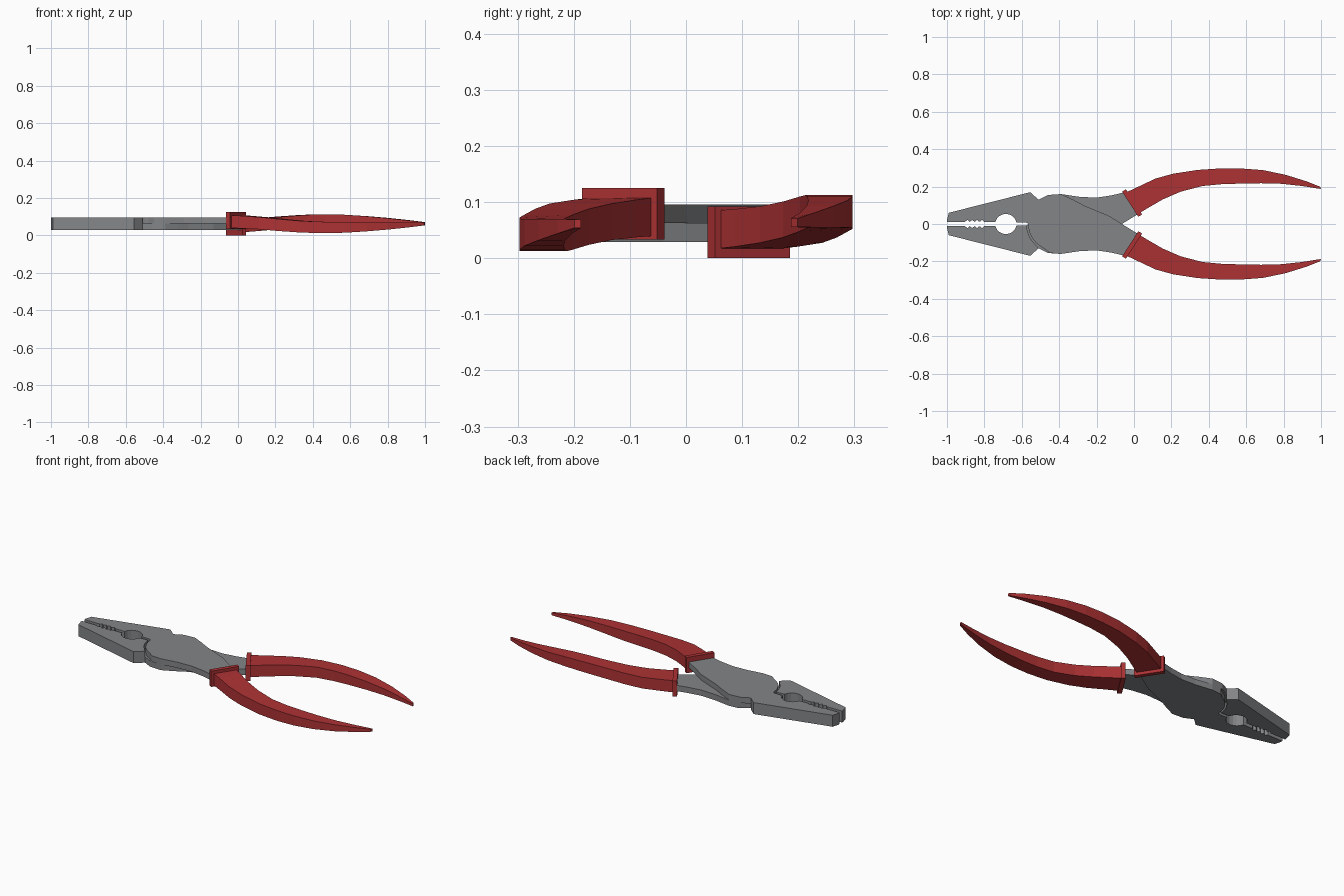
import bpy, bmesh, math
from mathutils import Vector

if "Cube" in bpy.data.objects:
    bpy.data.objects.remove(bpy.data.objects["Cube"])

Z0, ZM, Z1 = 0.029, 0.0625, 0.096   # metal bottom, parting plane, top


def material(name, rgb):
    m = bpy.data.materials.new(name)
    m.diffuse_color = (*rgb, 1)
    m.use_nodes = True
    m.node_tree.nodes["Principled BSDF"].inputs["Base Color"].default_value = m.diffuse_color
    return m


steel = material("steel grey", (0.23, 0.235, 0.245))
red = material("grip red", (0.42, 0.032, 0.034))


def arc(cx, rx, ry, a, b, n):
    return [(cx + rx * math.cos(math.radians(a + (b - a) * i / n)),
             ry * math.sin(math.radians(a + (b - a) * i / n))) for i in range(n + 1)]


def finish(bm, name, mat):
    """Make the part, then a twin turned half a turn about the long axis."""
    bmesh.ops.remove_doubles(bm, verts=bm.verts, dist=0.0001)
    bmesh.ops.recalc_face_normals(bm, faces=bm.faces)
    me = bpy.data.meshes.new(name)
    bm.to_mesh(me)
    bm.free()
    me.materials.append(mat)
    for side in ("upper", "lower"):
        ob = bpy.data.objects.new(side + "_" + name, me)
        bpy.context.collection.objects.link(ob)
        if side == "lower":
            ob.rotation_euler.x = math.pi
            ob.location.z = 2 * ZM


def loft(bm, rings):
    loops = [[bm.verts.new(p) for p in r] for r in rings]
    for a, b in zip(loops, loops[1:]):
        for i in range(len(a)):
            j = (i + 1) % len(a)
            bm.faces.new((a[i], a[j], b[j], b[i]))
    bm.faces.new(loops[0])
    bm.faces.new(loops[-1])


# Steel half: full-thickness jaw joined to a half-thickness joint plate and shank
teeth = [(-0.80 - 0.013 * i, 0.022 if i % 2 else 0.011) for i in range(9)]
jaw = ([(-0.575, 0.008)] + arc(-0.685, 0.057, 0.054, 10, 168, 8) + teeth
       + [(-1.0, 0.011), (-1.0, 0.022), (-0.99, 0.06), (-0.555, 0.17), (-0.51, 0.13)])
divide = [jaw[-1]] + arc(-0.4, 0.175, 0.16, 137, 172, 4)[1:] + [jaw[0]]
rest = ([jaw[-1], (-0.46, 0.155), (-0.39, 0.16), (-0.325, 0.13), (-0.265, 0.098), (-0.13, 0.042),
         (-0.065, 0.0), (0.02, -0.052), (-0.04, -0.172), (-0.12, -0.153), (-0.2, -0.141),
         (-0.29, -0.145), (-0.39, -0.16), (-0.45, -0.155)]
        + arc(-0.4, 0.166, 0.15, 242, 180, 7) + [jaw[0]])
bm = bmesh.new()


def cap(pts, z):
    bm.faces.new([bm.verts.new((x, y, z)) for x, y in pts])


def wall(pts, za, zb):
    for (ax, ay), (bx, by) in zip(pts, pts[1:]):
        bm.faces.new([bm.verts.new(p) for p in
                      ((ax, ay, za), (bx, by, za), (bx, by, zb), (ax, ay, zb))])


cap(jaw + rest[1:-1], Z1)
cap(jaw + divide[1:-1], Z0)
cap(rest + divide[-2:0:-1], ZM)
wall(jaw, Z0, Z1)
wall(rest, ZM, Z1)
wall(divide, Z0, ZM)
finish(bm, "jaw_and_shank", steel)

# Grip: rectangular sections (outer x, y, inner x, y, centre z, height)
stations = [(-0.035, 0.172, 0.032, 0.060, 0.0735, 0.068),
            (0.02, 0.198, 0.075, 0.086, 0.071, 0.067),
            (0.115, 0.243, 0.155, 0.132, 0.065, 0.065),
            (0.21, 0.269, 0.25, 0.173, 0.056, 0.064),
            (0.34, 0.289, 0.365, 0.203, 0.046, 0.062),
            (0.46, 0.297, 0.47, 0.213, 0.0425, 0.060),
            (0.57, 0.297, 0.57, 0.216, 0.0425, 0.056),
            (0.69, 0.288, 0.68, 0.218, 0.046, 0.048),
            (0.81, 0.263, 0.79, 0.215, 0.051, 0.038),
            (0.92, 0.229, 0.90, 0.203, 0.057, 0.026),
            (0.995, 0.199, 1.0, 0.187, 0.0615, 0.015)]
bm = bmesh.new()
loft(bm, [[(ox, -oy, z - h / 2), (ix, -iy, z - h / 2), (ix, -iy, z + h / 2), (ox, -oy, z + h / 2)]
          for ox, oy, ix, iy, z, h in stations])
finish(bm, "grip", red)

# Collar: flat flange where the grip meets the shank
bm = bmesh.new()
mid, along, across = Vector((-0.01, -0.112, 0.079)), Vector((0.84, -0.54, 0)), Vector((0.54, 0.84, 0))
rings = []
for d in (-0.012, 0.012):
    rings.append([mid + along * d + across * (0.08 * s) + Vector((0, 0, 0.046 * t))
                  for s, t in ((-1, -1), (1, -1), (1, 1), (-1, 1))])
loft(bm, rings)
finish(bm, "grip_collar", red)
